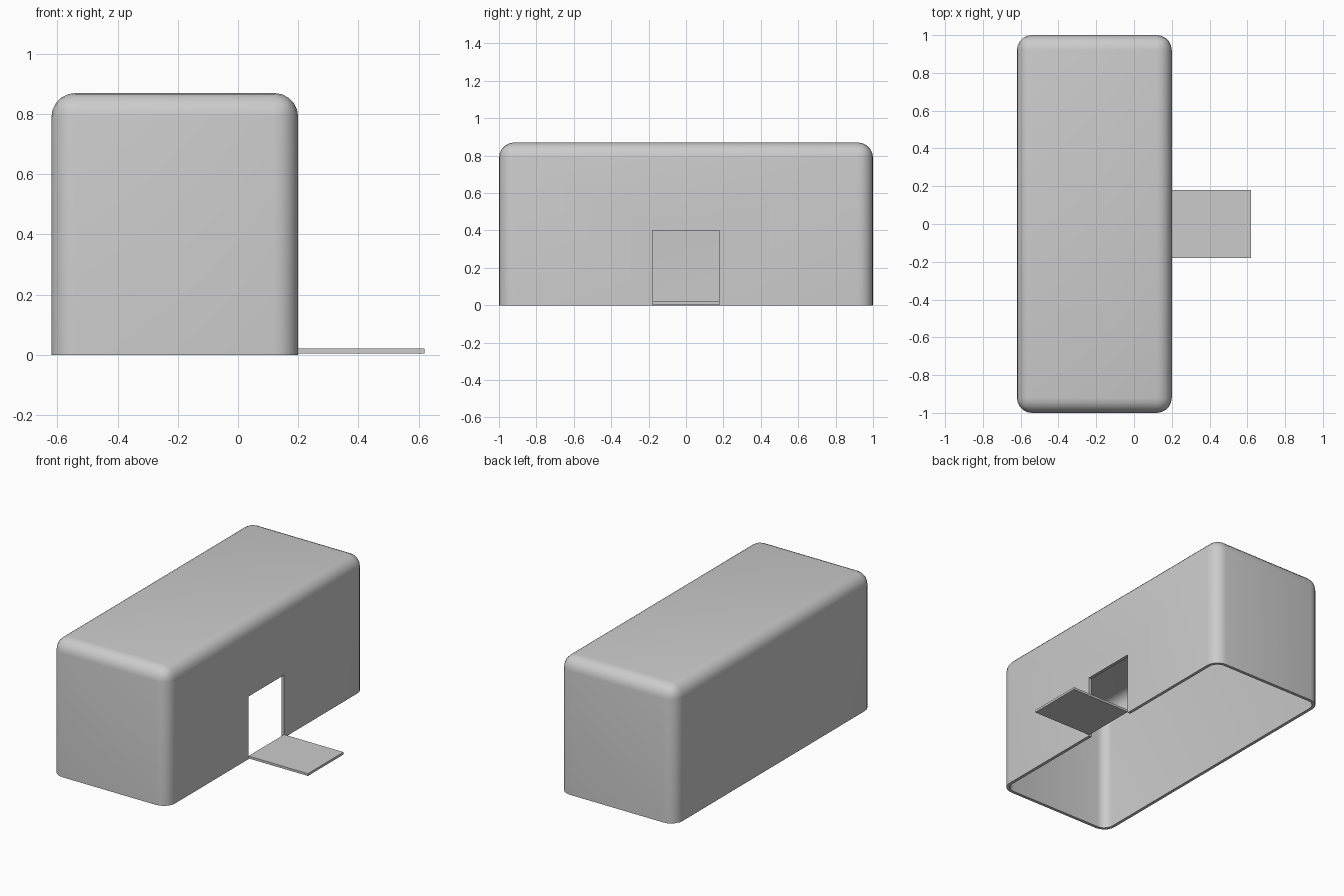
import bpy, bmesh

if "Cube" in bpy.data.objects:
    bpy.data.objects.remove(bpy.data.objects["Cube"])


def box(name, x, y, z):
    bm = bmesh.new()
    bmesh.ops.create_cube(bm, size=1)
    for v in bm.verts:
        v.co = [(lo + hi) / 2 + c * (hi - lo) for c, (lo, hi) in zip(v.co, (x, y, z))]
    me = bpy.data.meshes.new(name)
    bm.to_mesh(me)
    bm.free()
    ob = bpy.data.objects.new(name, me)
    bpy.context.collection.objects.link(ob)
    return ob


# Housing: box open at the bottom, every other edge rounded
shell = box("shelter_shell", (-0.62, 0.20), (-1, 1), (0, 0.87))
bm = bmesh.new()
bm.from_mesh(shell.data)
bottom = [f for f in bm.faces if f.calc_center_median().z < 0.01]
bmesh.ops.delete(bm, geom=bottom, context='FACES_ONLY')
edges = [e for e in bm.edges if max(v.co.z for v in e.verts) > 0.01]
bmesh.ops.bevel(bm, geom=edges, offset=0.08, segments=5, profile=0.5,
                affect='EDGES', clamp_overlap=True)
bmesh.ops.recalc_face_normals(bm, faces=bm.faces)
if sum(f.normal.z * f.calc_area() for f in bm.faces) < 0:
    bmesh.ops.reverse_faces(bm, faces=bm.faces)
bm.to_mesh(shell.data)
bm.free()

# Wall thickness, inwards
wall = shell.modifiers.new("wall", 'SOLIDIFY')
wall.thickness = 0.02
wall.offset = -1
wall.use_even_offset = True

# Doorway in the right-hand wall
cutter = box("doorway_cutter", (0.10, 0.30), (-0.18, 0.18), (-0.1, 0.40))
cutter.hide_render = True
cutter.hide_set(True)
cut = shell.modifiers.new("doorway", 'BOOLEAN')
cut.operation = 'DIFFERENCE'
cut.solver = 'EXACT'
cut.object = cutter

bpy.context.view_layer.objects.active = shell
shell.select_set(True)
for m in ("wall", "doorway"):
    bpy.ops.object.modifier_apply(modifier=m)
bpy.ops.object.shade_smooth_by_angle()
bpy.data.objects.remove(cutter)

# Lowered door forming a ramp
box("door_ramp", (0.20, 0.62), (-0.18, 0.18), (0.005, 0.02))
